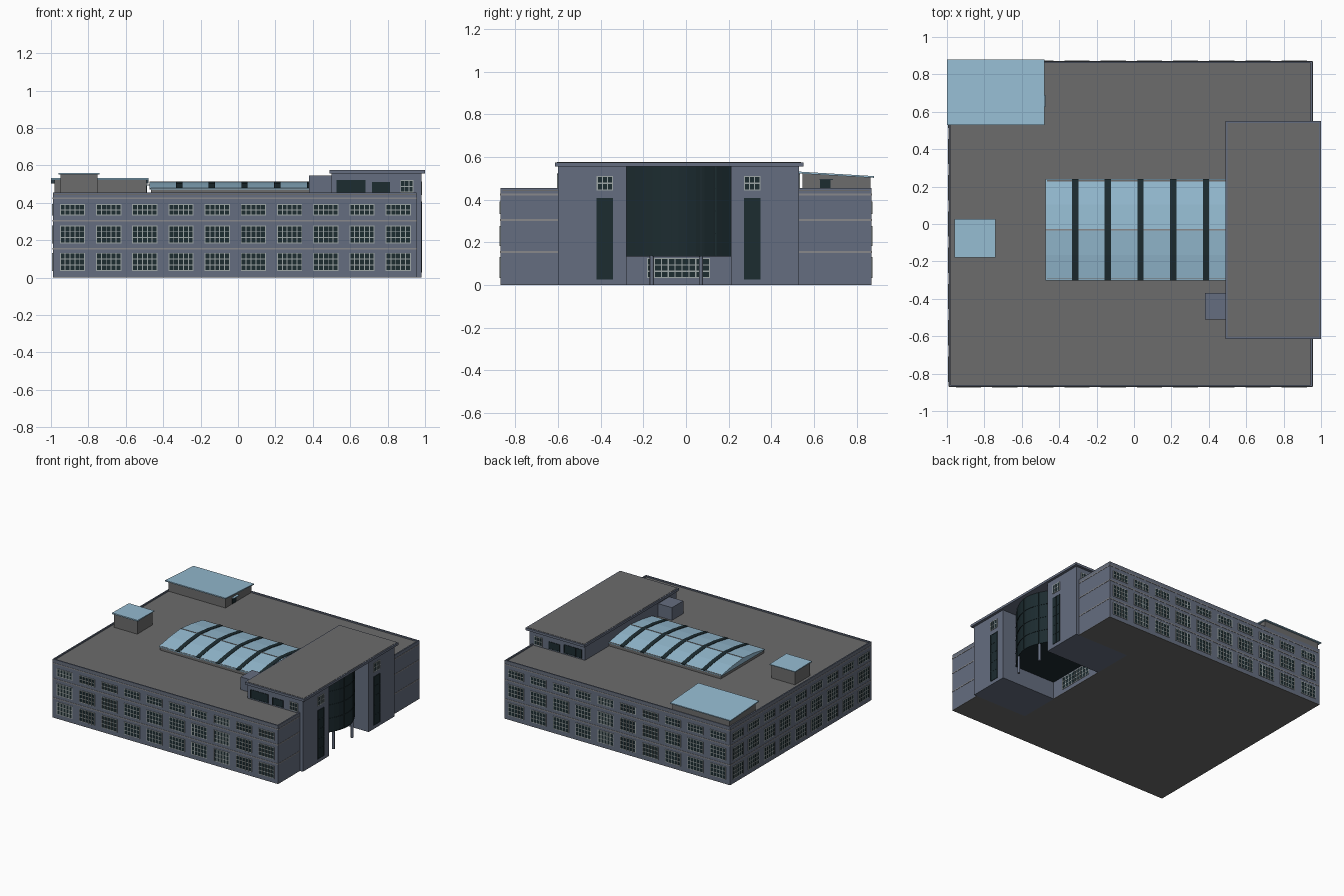
import bpy, bmesh, math
from mathutils import Matrix, Vector

if "Cube" in bpy.data.objects:
    bpy.data.objects.remove(bpy.data.objects["Cube"])


def material(name, rgb):
    m = bpy.data.materials.new(name)
    m.diffuse_color = (*rgb, 1)
    m.use_nodes = True
    m.node_tree.nodes["Principled BSDF"].inputs["Base Color"].default_value = m.diffuse_color
    return m


WALL = material("wall_blue_grey", (0.13, 0.155, 0.215))
ROOF = material("roof_grey", (0.15, 0.15, 0.15))
DARK = material("dark_glass", (0.012, 0.025, 0.03))
SKY = material("skylight_blue", (0.30, 0.50, 0.64))
TRIM = material("light_trim", (0.34, 0.38, 0.38))
BAND = material("band_grey", (0.25, 0.25, 0.26))


def finish(name, bm, mat):
    bmesh.ops.recalc_face_normals(bm, faces=bm.faces)
    me = bpy.data.meshes.new(name)
    bm.to_mesh(me)
    bm.free()
    me.materials.append(mat)
    ob = bpy.data.objects.new(name, me)
    bpy.context.collection.objects.link(ob)
    return ob


def add_box(bm, a, b, mtx=Matrix()):
    size = [q - p for p, q in zip(a, b)]
    mid = [(p + q) / 2 for p, q in zip(a, b)]
    bmesh.ops.create_cube(bm, size=1, matrix=mtx @ Matrix.Translation(mid) @ Matrix.Diagonal((*size, 1)))


def box(name, a, b, mat):
    bm = bmesh.new()
    add_box(bm, a, b)
    return finish(name, bm, mat)


def extrude(name, pts, vec, mat):
    bm = bmesh.new()
    f = bm.faces.new([bm.verts.new(p) for p in pts])
    r = bmesh.ops.extrude_face_region(bm, geom=[f])
    bmesh.ops.translate(bm, vec=vec, verts=[v for v in r["geom"] if isinstance(v, bmesh.types.BMVert)])
    return finish(name, bm, mat)


def prism(name, pts, z0, z1, mat):
    return extrude(name, [(x, y, z0) for x, y in pts], (0, 0, z1 - z0), mat)


def facade(axis, pos, out):
    """Matrix from (along wall, outward, up) to world."""
    m = Matrix.Identity(4)
    if axis == "y":
        m[1][1], m[1][3] = out, pos
    else:
        m[0][0], m[1][1] = 0, 0
        m[1][0], m[0][1], m[0][3] = 1, out, pos
    return m


def windows(name, mtx, items, mat=TRIM):
    """items: (u0, u1, z0, z1, columns, rows) panes with a frame grid."""
    pane, frame = bmesh.new(), bmesh.new()
    t = 0.0025
    for u0, u1, z0, z1, nc, nr in items:
        add_box(pane, (u0, -0.002, z0), (u1, 0.002, z1), mtx)
        for i in range(nc + 1):
            u = u0 + (u1 - u0) * i / nc
            add_box(frame, (u - t, 0, z0 - t), (u + t, 0.004, z1 + t), mtx)
        levels = [z0, z1] + ([z0 + (z1 - z0) * k / nr for k in range(1, nr)])
        for z in levels:
            add_box(frame, (u0, 0, z - t), (u1, 0.0035, z + t), mtx)
    finish(name + "_panes", pane, DARK)
    finish(name + "_frames", frame, mat)


# Main block, floor, roof surface
outline = [(-.99, -.87), (.955, -.87), (.955, -.6), (.51, -.6), (.51, .53), (.955, .53), (.955, .87), (-.99, .87)]
prism("ground_slab", outline, 0, 0.004, ROOF)
prism("main_block", outline, 0.004, 0.442, WALL)
prism("roof_surface", outline, 0.442, 0.446, ROOF)

# Parapet around the roof edge
bm = bmesh.new()
for a, b in [((-.99, -.87), (.955, -.86)), ((-.99, .86), (.955, .87)), ((-.99, -.86), (-.98, .86)),
             ((.945, -.86), (.955, -.6)), ((.945, .53), (.955, .86))]:
    add_box(bm, (*a, 0.44), (*b, 0.456))
finish("parapet", bm, WALL)

# Storey bands on every side
bm = bmesh.new()
for z in (0.155, 0.305, 0.425):
    for m, spans in [(facade("y", -.87, -1), [(-.99, .955)]), (facade("y", .87, 1), [(-.99, .955)]),
                     (facade("x", -.99, -1), [(-.87, .87)]), (facade("x", .955, 1), [(-.87, -.6), (.53, .87)])]:
        for u0, u1 in spans:
            add_box(bm, (u0, -0.001, z - .004), (u1, 0.002, z + .004), m)
finish("storey_bands", bm, BAND)

# Three rows of windows on front, back and left
rows = [(.037, .13, 3), (.185, .275, 3), (.335, .39, 2)]


def grid(first, step, n):
    return [(first + i * step - .065, first + i * step + .065, z0, z1, 5, r)
            for i in range(n) for z0, z1, r in rows]


windows("front_windows", facade("y", -.87, -1), grid(-.885, .1935, 10))
windows("back_windows", facade("y", .87, 1), grid(-.885, .1935, 10))
windows("left_windows", facade("x", -.99, -1), grid(-.776, .194, 9))

# Entrance tower: two pylons, rear wall, overhanging roof
C = -0.035
box("pylon_front", (.51, -.60, 0), (.98, -.28, .556), WALL)
box("pylon_back", (.51, .21, 0), (.98, .53, .556), WALL)
box("tower_rear_wall", (.50, -.60, .44), (.515, .53, .556), WALL)
box("tower_roof_edge", (.49, -.615, .556), (1.0, .55, .574), WALL)
box("tower_roof_top", (.50, -.605, .574), (.99, .54, .576), ROOF)

# Bowed curtain wall over the entrance
def bow(t, grow=0):
    return (.86 + .11 * math.sin(math.pi * t) + grow, -.28 + .49 * t)


N = 12
prism("bowed_glass", [(.512, -.28)] + [bow(i / N) for i in range(N + 1)] + [(.512, .21)], .135, .556, DARK)
bm = bmesh.new()
for t in (.18, .43, .715, .857):
    x, y = bow(t)
    add_box(bm, (x - .004, y - .003, .135), (x + .003, y + .003, .556))
finish("glass_mullions", bm, DARK)
for i, z in enumerate((.135, .24, .345, .45)):
    prism(f"glass_transom_{i}", [(.8, -.28)] + [bow(k / N, .003) for k in range(N + 1)] + [(.8, .21)], z, z + .004, DARK)

# Entrance columns
for y in (-.16, .07):
    bpy.ops.mesh.primitive_cylinder_add(vertices=16, radius=.01, depth=.136, location=(.935, y, .068))
    col = bpy.context.object
    col.name = "entrance_column"
    col.data.materials.append(WALL)
    bpy.ops.object.shade_smooth_by_angle()

# Tower windows: slits, small squares, entrance glazing, side windows
slits, squares = [], []
for s in (-1, 1):
    c = C + s * .345
    slits.append((c - .036, c + .036, .03, .405, 2, 5))
    squares.append((c - .036, c + .036, .445, .51, 3, 2))
windows("tower_slits", facade("x", .98, 1), slits, DARK)
windows("tower_squares", facade("x", .98, 1), squares)
windows("entrance_glazing", facade("x", .51, 1), [(-.18, .11, .035, .125, 9, 3)])
for nm, pos, out in (("front", -.60, -1), ("back", .53, 1)):
    m = facade("y", pos, out)
    windows(f"tower_side_{nm}_dark", m, [(.53, .68, .457, .52, 3, 1), (.72, .81, .457, .508, 2, 1)], DARK)
    windows(f"tower_side_{nm}_light", m, [(.87, .935, .457, .518, 3, 2)])

# Skylight: grey curb, faceted vault, ridge line and dark ribs
box("skylight_curb", (-.465, -.295, .44), (.505, .235, .478), ROOF)


def vault(name, x0, x1, lift, mat):
    prof = [(-.302, .476), (-.165, .499), (-.031, .512), (.104, .499), (.24, .476)]
    pts = [(x0, y, z + lift) for y, z in prof] + [(x0, .24, .47), (x0, -.302, .47)]
    extrude(name, pts, (x1 - x0, 0, 0), mat)


vault("skylight_vault", -.472, .502, 0, SKY)
for i in range(5):
    x = -.315 + i * .175
    vault(f"skylight_rib_{i}", x - .017, x + .017, .003, DARK)
box("skylight_ridge", (-.472, -.034, .508), (.5, -.028, .5145), BAND)

# Roof rooms: plant room with sloping roof, small hut, lift housing
extrude("plant_room", [(-.98, .545, .44), (-.98, .865, .44), (-.98, .865, .506), (-.98, .545, .523)], (.49, 0, 0), ROOF)
extrude("plant_room_roof", [(-1, .53, .523), (-1, .88, .503), (-1, .88, .511), (-1, .53, .532)], (.522, 0, 0), SKY)
windows("plant_room_door", facade("x", -.49, 1), [(.63, .675, .45, .49, 1, 1)], DARK)
box("plant_room_canopy", (-.49, .625, .492), (-.472, .69, .497), SKY)
box("roof_hut", (-.95, -.17, .44), (-.75, .015, .55), ROOF)
extrude("roof_hut_top", [(-.96, -.18, .55), (-.96, .027, .55), (-.96, .027, .556), (-.96, -.18, .56)], (.22, 0, 0), SKY)
box("lift_housing", (.38, -.51, .44), (.505, -.37, .545), WALL)
